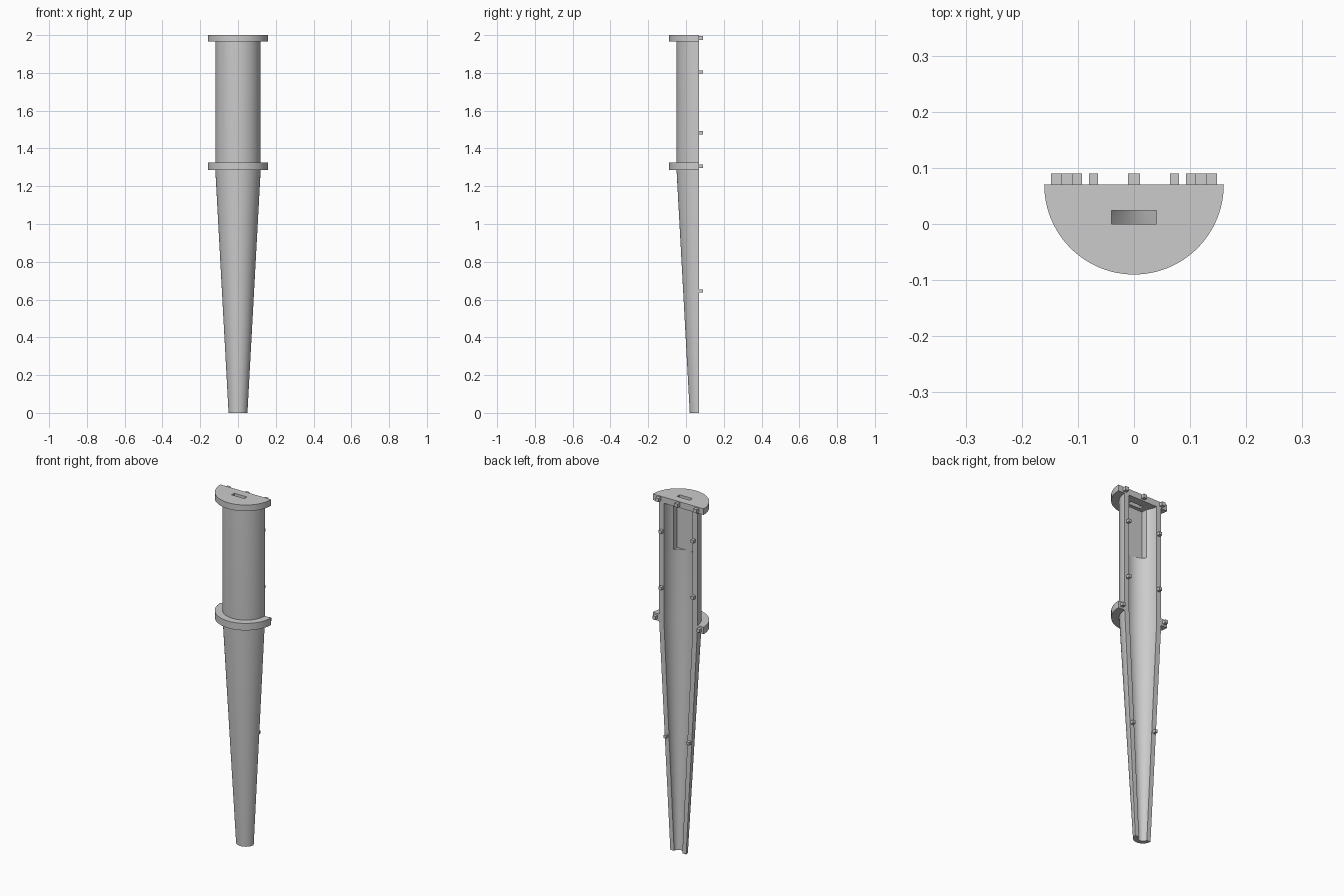
import bpy
import bmesh
from math import pi, sin, cos
from mathutils import Matrix

if "Cube" in bpy.data.objects:
    bpy.data.objects.remove(bpy.data.objects["Cube"], do_unlink=True)

BACK = 0.07      # plane of the flat mating face
SEGMENTS = 48

grey = bpy.data.materials.new("plain grey")
grey.use_nodes = True
grey.diffuse_color = (0.6, 0.6, 0.6, 1)
grey.node_tree.nodes["Principled BSDF"].inputs["Base Color"].default_value = (0.6, 0.6, 0.6, 1)


def finish(name, bm):
    bmesh.ops.recalc_face_normals(bm, faces=bm.faces)
    mesh = bpy.data.meshes.new(name)
    bm.to_mesh(mesh)
    bm.free()
    mesh.materials.append(grey)
    obj = bpy.data.objects.new(name, mesh)
    bpy.context.collection.objects.link(obj)
    return obj


def arc(r):
    angles = [pi + pi * i / SEGMENTS for i in range(SEGMENTS + 1)]
    return [(r * cos(a), BACK + r * sin(a)) for a in angles]


def half_round(name, levels):
    """Half-round solid through levels of (z, outer radius, inner radius)."""
    bm = bmesh.new()
    loops = []
    for z, outer, inner in levels:
        outline = arc(outer) + (arc(inner)[::-1] if inner else [])
        loops.append([bm.verts.new((x, y, z)) for x, y in outline])
    n = len(loops[0])
    for low, high in zip(loops, loops[1:]):
        for i in range(n):
            j = (i + 1) % n
            bm.faces.new((low[i], low[j], high[j], high[i]))
    bm.faces.new(loops[0][::-1])
    bm.faces.new(loops[-1])
    return finish(name, bm)


def box(name, low, high):
    bm = bmesh.new()
    size = [b - a for a, b in zip(low, high)]
    centre = [(a + b) / 2 for a, b in zip(low, high)]
    bmesh.ops.create_cube(bm, size=1, matrix=Matrix.Translation(centre) @ Matrix.Diagonal((*size, 1)))
    return finish(name, bm)


def select(obj):
    bpy.ops.object.select_all(action='DESELECT')
    obj.select_set(True)
    bpy.context.view_layer.objects.active = obj


def cut(obj, low, high):
    cutter = box("cutter", low, high)
    cutter.hide_render = True
    mod = obj.modifiers.new("cut", 'BOOLEAN')
    mod.operation = 'DIFFERENCE'
    mod.solver = 'EXACT'
    mod.object = cutter
    select(obj)
    bpy.ops.object.modifier_apply(modifier=mod.name)
    bpy.data.objects.remove(cutter, do_unlink=True)


# Hollow tapered shell with a square pocket inside the top
shell = half_round("sheath_shell", [(0, 0.05, 0.026), (1.285, 0.12, 0.09), (1.965, 0.12, 0.09)])
cut(shell, (-0.07, -0.02, 1.685), (0.07, 0.05, 2.1))

# Collar ring and slotted end cap
collar = half_round("collar", [(1.285, 0.16, 0.119), (1.325, 0.16, 0.119)])
cap = half_round("end_cap", [(1.965, 0.16, 0), (2.0, 0.16, 0)])
cut(cap, (-0.04, 0.0, 1.9), (0.04, 0.024, 2.1))

for part in (shell, collar, cap):
    select(part)
    bpy.ops.object.shade_smooth_by_angle(angle=pi / 6)


# Alignment pegs on the mating face: (name, x, z, width)
def peg(name, x, z, width):
    h = width / 2
    box(name, (x - h, BACK - 0.005, z - h), (x + h, BACK + 0.02, z + h))


peg("cap_peg_middle", 0, 1.984, 0.021)
for side, s in (("left", 1), ("right", -1)):
    for name, x, z, width in (("cap_peg", 0.12, 1.984, 0.021),
                              ("upper_peg", 0.101, 1.805, 0.017),
                              ("middle_peg", 0.101, 1.483, 0.017),
                              ("collar_peg", 0.139, 1.306, 0.018),
                              ("lower_peg", 0.0725, 0.645, 0.016)):
        peg(f"{name}_{side}", s * x, z, width)
